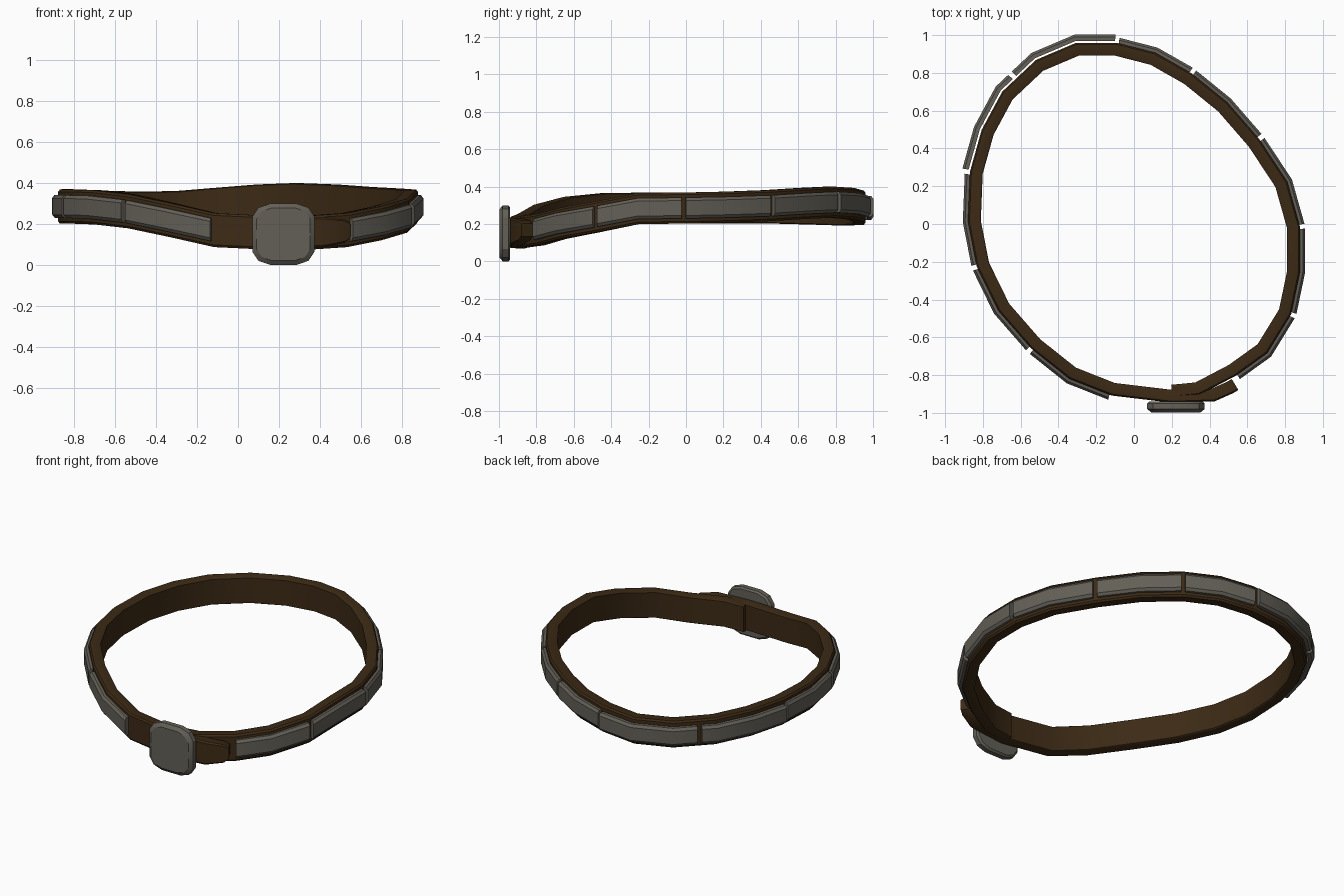
import bpy, math
from mathutils import Vector

if "Cube" in bpy.data.objects:
    bpy.data.objects.remove(bpy.data.objects["Cube"])


def material(name, rgb):
    m = bpy.data.materials.new(name)
    m.diffuse_color = (*rgb, 1)
    m.use_nodes = True
    m.node_tree.nodes["Principled BSDF"].inputs["Base Color"].default_value = m.diffuse_color
    return m


LEATHER = material("dark brown leather", (0.045, 0.023, 0.0075))
METAL = material("dull grey metal", (0.125, 0.115, 0.095))

# Strap centre line: overlapping tail, then clockwise round to the inner end
TAIL = [(0.535, -0.85, 0.168), (0.51, -0.865, 0.165), (0.42, -0.905, 0.16)]
LOOP = [
    (0.20, -0.912, 0.155), (-0.11, -0.875, 0.17), (-0.325, -0.79, 0.22),
    (-0.52, -0.635, 0.262), (-0.69, -0.44, 0.282), (-0.80, -0.215, 0.285),
    (-0.845, 0.015, 0.285), (-0.835, 0.27, 0.287), (-0.775, 0.485, 0.285),
    (-0.67, 0.68, 0.28), (-0.50, 0.84, 0.275), (-0.30, 0.925, 0.278),
    (-0.095, 0.925, 0.295), (0.10, 0.875, 0.31), (0.285, 0.77, 0.317),
    (0.47, 0.62, 0.31), (0.635, 0.43, 0.298), (0.78, 0.21, 0.29),
    (0.845, -0.02, 0.285), (0.845, -0.25, 0.283), (0.80, -0.465, 0.24),
    (0.68, -0.66, 0.203), (0.52, -0.775, 0.17), (0.335, -0.872, 0.157),
    (0.20, -0.885, 0.153)]


def make_object(name, verts, faces, mat, angle=32):
    me = bpy.data.meshes.new(name)
    me.from_pydata(verts, [], faces)
    me.materials.append(mat)
    ob = bpy.data.objects.new(name, me)
    bpy.context.collection.objects.link(ob)
    bpy.ops.object.select_all(action='DESELECT')
    ob.select_set(True)
    bpy.context.view_layer.objects.active = ob
    bpy.ops.object.mode_set(mode='EDIT')
    bpy.ops.mesh.select_all(action='SELECT')
    bpy.ops.mesh.normals_make_consistent(inside=False)
    bpy.ops.object.mode_set(mode='OBJECT')
    bpy.ops.object.shade_smooth_by_angle(angle=math.radians(angle))
    return ob


def skin(name, rings, mat, angle=32):
    """Join equal rings of points into one capped solid."""
    n = len(rings[0])
    verts = [p for r in rings for p in r]
    faces = [(i * n + j, i * n + (j + 1) % n, (i + 1) * n + (j + 1) % n, (i + 1) * n + j)
             for i in range(len(rings) - 1) for j in range(n)]
    faces += [tuple(range(n)), tuple(range(len(verts) - n, len(verts)))]
    return make_object(name, verts, faces, mat, angle)


def outward(path, i):
    """Mitred outward direction at a path point."""
    def normal(a, b):
        d = b - a
        return Vector((-d.y, d.x, 0)).normalized() * -1
    pts = [Vector((p[0], p[1], 0)) for p in path]
    ns = []
    if i > 0:
        ns.append(normal(pts[i - 1], pts[i]))
    if i < len(pts) - 1:
        ns.append(normal(pts[i], pts[i + 1]))
    m = sum(ns, Vector()).normalized()
    return -m / max(m.dot(ns[0]), 0.5)


def sweep(name, path, normals, section, mat, heights=None):
    rings = []
    for i, p in enumerate(path):
        h = heights[i] if heights else 1
        rings.append([Vector(p) + normals[i] * o + Vector((0, 0, z * h)) for o, z in section])
    return skin(name, rings, mat)


# Leather strap, narrowing to a rounded tip at the tail
path = TAIL + LOOP
normals = [outward(path, i) for i in range(len(path))]
if normals[6].x > 0:
    normals = [-n for n in normals]
strap_section = [(-0.034, -0.078), (-0.026, -0.083), (0.026, -0.083), (0.034, -0.072),
                 (0.034, 0.072), (0.026, 0.083), (-0.026, 0.083), (-0.034, 0.078)]
heights = [0.42, 0.68, 0.88] + [1] * len(LOOP)
sweep("strap", path, normals, strap_section, LEATHER, heights)
loop_normals = normals[len(TAIL):]


def along(t):
    i = min(int(t), len(LOOP) - 2)
    f = t - i
    return (Vector(LOOP[i]).lerp(Vector(LOOP[i + 1]), f),
            loop_normals[i].lerp(loop_normals[i + 1], f))


# Metal plates: start, end along the loop, and clearance from the leather
PLATES = [(1, 3, 0), (3, 5, 0), (5, 7, 0), (7, 9.4, 0.016), (9.4, 12, 0.016),
          (12, 14, 0.002), (14, 16, 0), (16, 18, 0), (18, 20, 0), (20, 22, 0)]
for k, (a, b, gap) in enumerate(PLATES):
    a, b = a + 0.05, b - 0.05
    ts = [a] + [t for t in range(math.ceil(a), math.floor(b) + 1)] + [b]
    pts, ns = zip(*[along(t) for t in ts])
    inner, outer = 0.028 + gap, 0.061 + gap
    section = [(inner, -0.056), (outer - 0.012, -0.056), (outer, -0.04),
               (outer, 0.04), (outer - 0.012, 0.056), (inner, 0.056)]
    sweep(f"plate_{k + 1}", pts, ns, section, METAL)

# Buckle: rounded square with a bevelled front
quarter = [(0.152, 0.085), (0.122, 0.13), (0.064, 0.15)]
outline = (quarter + [(-x, z) for x, z in reversed(quarter)]
           + [(-x, -z) for x, z in quarter] + [(x, -z) for x, z in reversed(quarter)])
layers = [(-0.94, 0.93), (-0.95, 1.0), (-0.98, 1.0), (-0.997, 0.86)]
skin("buckle", [[Vector((0.222 + x * s, y, 0.15 + z * s)) for x, z in outline]
                for y, s in layers], METAL, 25)
